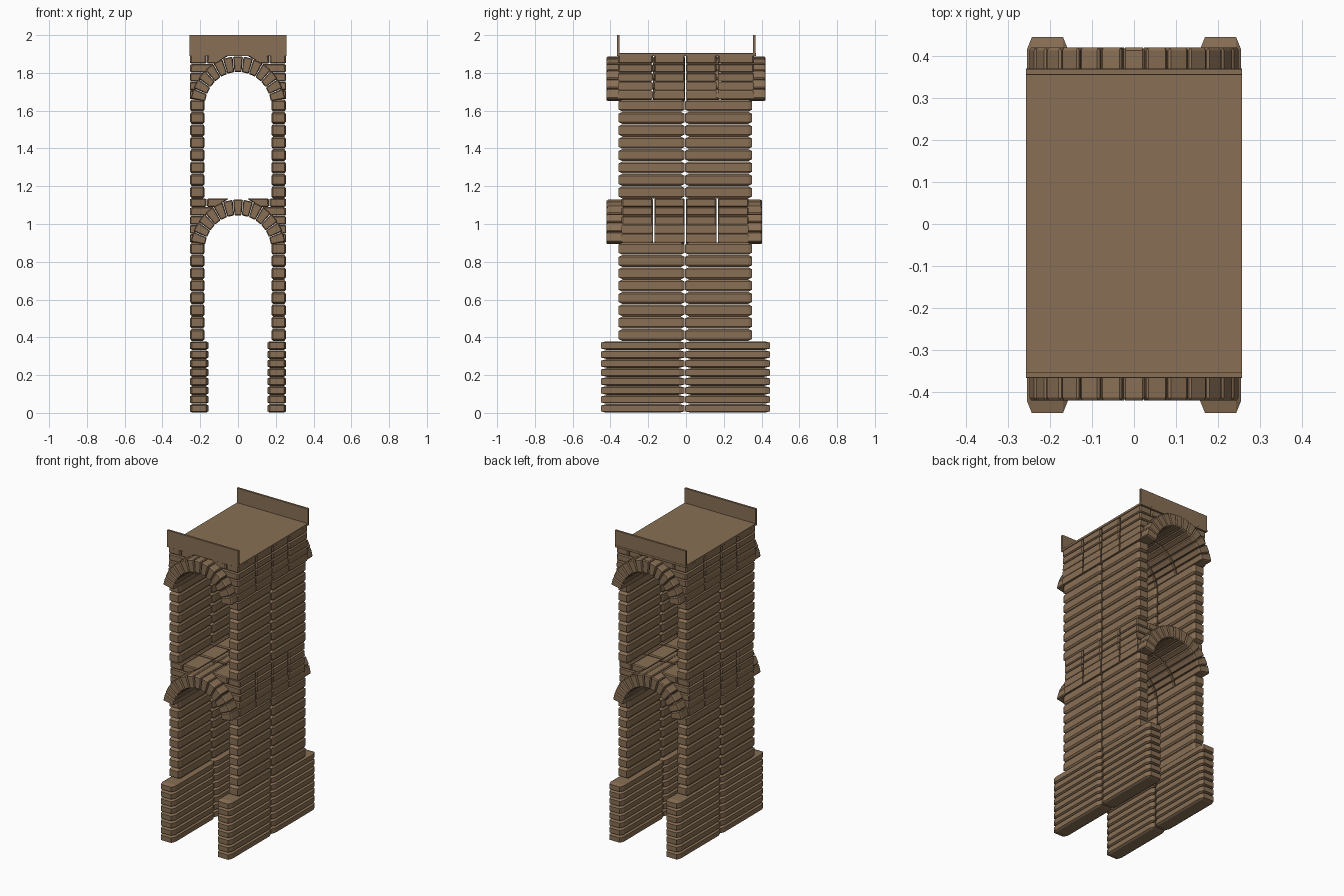
import bpy, bmesh, math

if "Cube" in bpy.data.objects:
    bpy.data.objects.remove(bpy.data.objects["Cube"])

mat = bpy.data.materials.new("brown_stone")
mat.diffuse_color = (0.25, 0.16, 0.09, 1)
mat.use_nodes = True
mat.node_tree.nodes["Principled BSDF"].inputs["Base Color"].default_value = mat.diffuse_color


def unit_stone(fx, fy, fz):
    """Chamfered unit cube (0..1); chamfers given as fractions per axis."""
    bm = bmesh.new()
    f = (fx, fy, fz)
    for i in range(8):
        s = [(i >> k) & 1 for k in range(3)]
        for a in range(3):
            bm.verts.new([s[k] if k == a else (1 - f[k] if s[k] else f[k]) for k in range(3)])
    bmesh.ops.convex_hull(bm, input=bm.verts[:])
    bmesh.ops.dissolve_limit(bm, angle_limit=0.01, verts=bm.verts[:], edges=bm.edges[:])
    bm.normal_update()
    bm.verts.index_update()
    data = ([v.co.copy() for v in bm.verts], [[v.index for v in p.verts] for p in bm.faces])
    bm.free()
    return data


def add_stone(bm, warp, chamfer):
    """Adds one stone, mapping the unit cube through warp(u, v, w)."""
    cos, faces = unit_stone(*chamfer)
    vs = [bm.verts.new(warp(*c)) for c in cos]
    for p in faces:
        bm.faces.new([vs[i] for i in p])


def add_box(bm, x0, x1, y0, y1, z0, z1, c=(0.01, 0.02, 0.007)):
    fr = (min(c[0] / (x1 - x0), .4), min(c[1] / (y1 - y0), .4), min(c[2] / (z1 - z0), .4))
    add_stone(bm, lambda u, v, w: (x0 + (x1 - x0) * u, y0 + (y1 - y0) * v, z0 + (z1 - z0) * w), fr)


def finish(bm, name):
    bmesh.ops.recalc_face_normals(bm, faces=bm.faces[:])
    me = bpy.data.meshes.new(name)
    bm.to_mesh(me)
    bm.free()
    me.materials.append(mat)
    ob = bpy.data.objects.new(name, me)
    bpy.context.collection.objects.link(ob)
    return ob


def pier(name, x0, x1, y0, y1, z0, z1, courses, c):
    """Stacked courses on both sides, two long stones per course."""
    bm = bmesh.new()
    h = (z1 - z0) / courses
    for a, b in ((x0, x1), (-x1, -x0)):
        for i in range(courses):
            z = z0 + i * h
            for ya, yb in ((y0, -0.007), (-0.005, y1)):
                add_box(bm, a, b, ya, yb, z + .001, z + h - .001, c)
    finish(bm, name)


AX_IN, AX_OUT, B_IN, B_OUT = 0.177, 0.254, 0.185, 0.268


def arch(level, z0, splits):
    """Vault of 13 voussoirs, in four rings along y."""
    bm = bmesh.new()
    zc, n, sweep = z0 - 0.04, 13, math.radians(81)
    for ya, yb in zip(splits, splits[1:]):
        for i in range(n):
            t0 = -sweep + 2 * sweep * i / n + .006
            t1 = -sweep + 2 * sweep * (i + 1) / n - .006

            def warp(u, v, w):
                t = t0 + (t1 - t0) * u
                # chord between the two ends keeps each stone flat
                k = math.cos((t1 - t0) / 2) / math.cos(t - (t0 + t1) / 2)
                a = AX_IN + (AX_OUT - AX_IN) * w
                b = B_IN + (B_OUT - B_IN) * w
                return (a * k * math.sin(t), ya + .004 + (yb - ya - .008) * v, zc + b * k * math.cos(t))
            add_stone(bm, warp, (.1, .03, .06))
    finish(bm, level + "_arch_voussoirs")


def spandrels(level, z0, y0, y1):
    """Five clipped courses filling the corners above the arch."""
    bm = bmesh.new()
    zc, n, h = z0 - 0.04, 5, 0.047
    ys = (y0, -0.172, -0.004, 0.165, y1)
    for i in range(n):
        za, zb = z0 + i * h + .001, z0 + (i + 1) * h - .001

        def edge(z):
            s = max(0, 1 - ((z - zc) / B_OUT) ** 2)
            return max(AX_OUT * math.sqrt(s) - .012, .045)
        lo, hi = min(edge(za), .235), min(edge(zb), .225)
        spans = [(lo, hi, .254)] if i < n - 1 else [(lo, hi, .163), (.167, .167, .254)]
        for sx in (1, -1):
            for xa, xb, xe in spans:
                for ya, yb in zip(ys, ys[1:]):
                    def warp(u, v, w):
                        x = xa + (xb - xa) * w
                        return (sx * (x + (xe - x) * u), ya + .004 + (yb - ya - .008) * v, za + (zb - za) * w)
                    add_stone(bm, warp, (.08, .04, .12))
    finish(bm, level + "_spandrel_stones")


# Wide base and the two storeys of pier courses
pier("base_piers", 0.157, 0.255, -0.45, 0.445, 0.0, 0.38, 8, (.012, .03, .007))
pier("lower_piers", 0.177, 0.253, -0.357, 0.35, 0.38, 0.902, 8, (.008, .02, .01))
pier("upper_piers", 0.177, 0.253, -0.357, 0.35, 1.135, 1.66, 8, (.008, .02, .01))

# Arches with their corner fill
arch("lower", 0.902, (-0.424, -0.172, -0.004, 0.165, 0.406))
spandrels("lower", 0.902, -0.345, 0.335)
arch("upper", 1.66, (-0.424, -0.178, -0.002, 0.18, 0.424))
spandrels("upper", 1.66, -0.364, 0.364)

# Roof deck and end parapets
bm = bmesh.new()
add_box(bm, -0.257, 0.257, -0.366, 0.37, 1.89, 1.904, (.0005, .0005, .0005))
finish(bm, "roof_deck")
for name, y in (("front_parapet", -0.366), ("back_parapet", 0.355)):
    bm = bmesh.new()
    add_box(bm, -0.257, 0.257, y, y + .014, 1.895, 2.0, (.0005, .0005, .0005))
    finish(bm, name)
